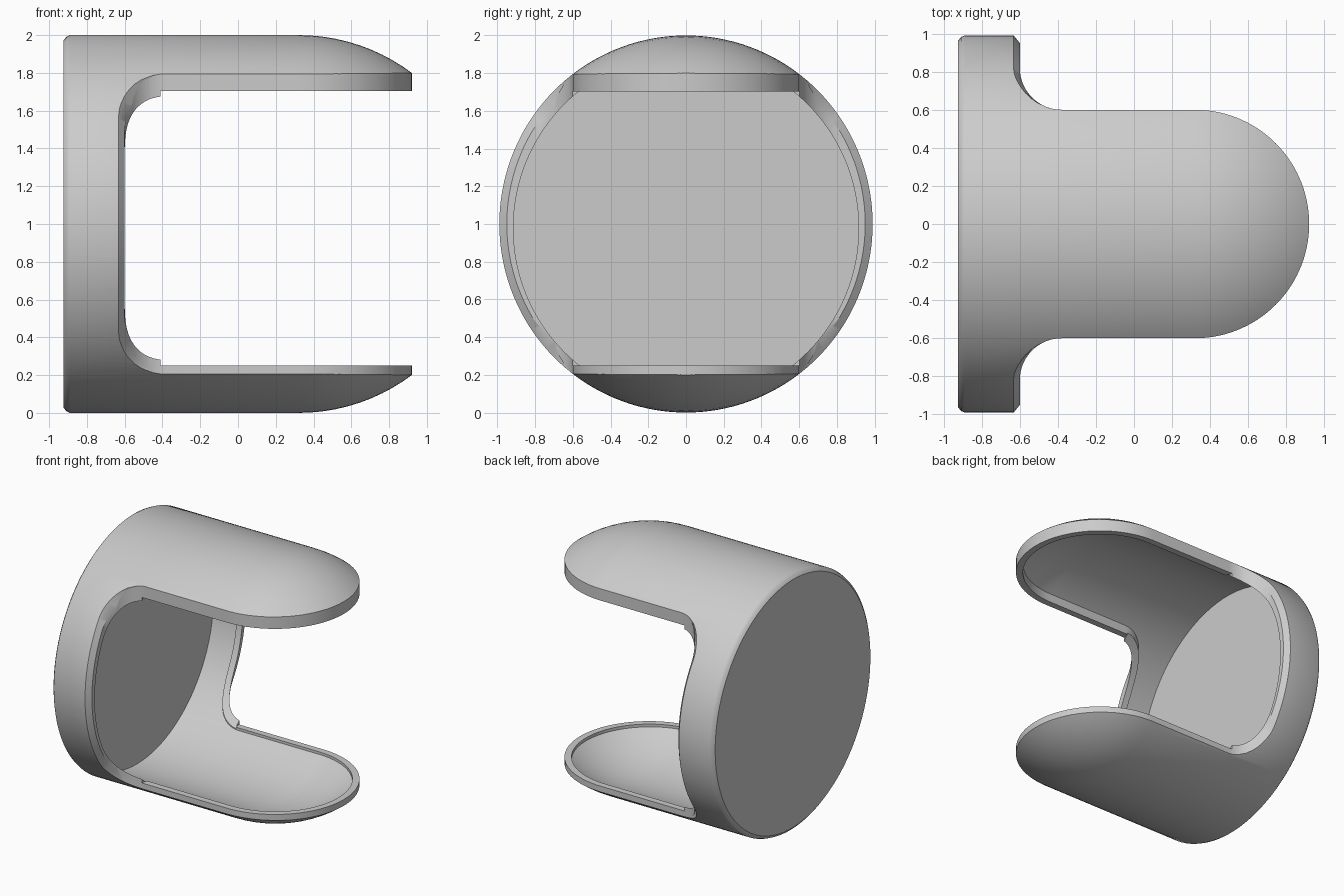
import bpy, bmesh, math
from math import sin, cos, pi, radians

cube = bpy.data.objects.get("Cube")
if cube:
    bpy.data.objects.remove(cube, do_unlink=True)

RING_X = -0.6      # open face of the ring
TONGUE_X = 0.32    # centre of the rounded tongue end
TONGUE_W = 0.6     # half width of the tongues
FILLET = (-0.38, 0.82)
MID_Z = 1.0
OVAL = 0.99        # the section is slightly narrower than tall


def to_object(name, bm):
    bmesh.ops.remove_doubles(bm, verts=bm.verts, dist=1e-5)
    bmesh.ops.recalc_face_normals(bm, faces=bm.faces)
    mesh = bpy.data.meshes.new(name)
    bm.to_mesh(mesh)
    bm.free()
    obj = bpy.data.objects.new(name, mesh)
    bpy.context.collection.objects.link(obj)
    return obj


def revolve(name, profile, mid_z=MID_Z):
    """Turn (x, radius) points about the lengthwise axis."""
    bm = bmesh.new()
    verts = [bm.verts.new((x, 0, mid_z + r)) for x, r in profile]
    edges = [bm.edges.new(pair) for pair in zip(verts, verts[1:])]
    bmesh.ops.spin(bm, geom=verts + edges, cent=(0, 0, mid_z), axis=(1, 0, 0),
                   angle=2 * pi, steps=144)
    bmesh.ops.scale(bm, vec=(1, OVAL, 1), verts=bm.verts)
    return to_object(name, bm)


def prism(name, points, place, low, high):
    """Extrude a flat outline from low to high."""
    bm = bmesh.new()
    rows = [[bm.verts.new(place(a, b, h)) for a, b in points] for h in (low, high)]
    n = len(points)
    for row in rows:
        bm.faces.new(row)
    for i in range(n):
        j = (i + 1) % n
        bm.faces.new((rows[0][i], rows[0][j], rows[1][j], rows[1][i]))
    return to_object(name, bm)


def boolean(target, tool, operation):
    mod = target.modifiers.new("cut", 'BOOLEAN')
    mod.operation, mod.object, mod.solver = operation, tool, 'EXACT'
    tool.hide_render = True
    bpy.context.view_layer.objects.active = target
    bpy.ops.object.modifier_apply(modifier=mod.name)
    bpy.data.objects.remove(tool, do_unlink=True)


def capsule(base, r):
    """Profile that runs from a base edge to a domed far end."""
    dome = [(TONGUE_X + r * sin(a * pi / 48), r * cos(a * pi / 48)) for a in range(24)]
    return base + dome + [(TONGUE_X + r, 0)]


def plan(inset):
    """Top outline: ring, fillets and a rounded tongue."""
    fx, fy = FILLET
    rx, ry = fx - RING_X + inset, fy - TONGUE_W + inset
    w = TONGUE_W - inset
    quarter = [radians(a) for a in range(0, 91, 6)]
    lower = [(-1.2, -1.2), (RING_X - inset, -1.2)]
    lower += [(fx - rx * cos(a), -fy + ry * sin(a)) for a in quarter]
    lower += [(TONGUE_X + w * sin(a), -w * cos(a)) for a in
              (radians(d) for d in range(0, 90, 3))]
    upper = [(x, -y) for x, y in reversed(lower)]
    return lower + [(TONGUE_X + w, 0)] + upper


def upright(a, b, h):
    return (a, b, h)


def sideways(a, b, h):
    return (a, h, b)


def edge_x(y):
    """Lengthwise position of the rim at a given half width."""
    fx, fy = FILLET
    if y >= fy:
        return RING_X
    k = (fy - y) / (fy - TONGUE_W)
    return fx - (fx - RING_X) * math.sqrt(max(0, 1 - k * k))


def rim_chamfer(name, side):
    """Tapered sliver that bevels the outer edge of the ring."""
    bm = bmesh.new()
    rows = []
    for i in range(-26, 27):
        t = radians(i * 2)
        taper = min(1, (53 - abs(i * 2)) / 16)
        cx, cr = 0.032 * taper, 0.04 * taper
        x = edge_x(OVAL * cos(t))
        section = [(x - 2 * cx, 1 + cr), (x + cx, 1 - 2 * cr), (x + cx, 1 + cr)]
        rows.append([bm.verts.new((px, side * OVAL * r * cos(t), MID_Z + r * sin(t)))
                     for px, r in section])
    for p, q in zip(rows, rows[1:]):
        for i in range(3):
            j = (i + 1) % 3
            bm.faces.new((p[i], p[j], q[j], q[i]))
    bm.faces.new(rows[0])
    bm.faces.new(rows[-1])
    return to_object(name, bm)


# Outer shell with an eased base, trimmed to a ring with two tongues
base = [(-0.925, 0), (-0.925, 0.97), (-0.908, 0.992), (-0.89, 1.0)]
shell = revolve("clamp_shell", capsule(base, 1.0))
boolean(shell, prism("outline_trim", plan(0), upright, -0.5, 2.5), 'INTERSECT')

# Bevel on the ring edge
for side in (1, -1):
    boolean(shell, rim_chamfer("rim_bevel", side), 'DIFFERENCE')

# Hollow inside, leaving a narrow lip along the rim
hollow = revolve("hollow", capsule([(-0.87, 0), (-0.87, 0.95)], 0.95))
boolean(hollow, prism("hollow_trim", plan(0.05), upright, -0.5, 2.5), 'INTERSECT')
boolean(shell, hollow, 'DIFFERENCE')

# Opening through the lip, set a little low
throat = [(-0.71, 0), (-0.71, 0.925), (-0.4, 0.925), (-0.4, 0)]
boolean(shell, revolve("throat", throat, MID_Z - 0.022), 'DIFFERENCE')

# Flat slot between the tongues
slot = [(-0.41, 0.25), (1.5, 0.25), (1.5, 1.703), (-0.41, 1.703)]
boolean(shell, prism("slot", slot, sideways, -1.5, 1.5), 'DIFFERENCE')

# Smooth curved walls with crisp edges
bpy.ops.object.select_all(action='DESELECT')
shell.select_set(True)
bpy.context.view_layer.objects.active = shell
bpy.ops.object.shade_smooth_by_angle(angle=radians(30))
